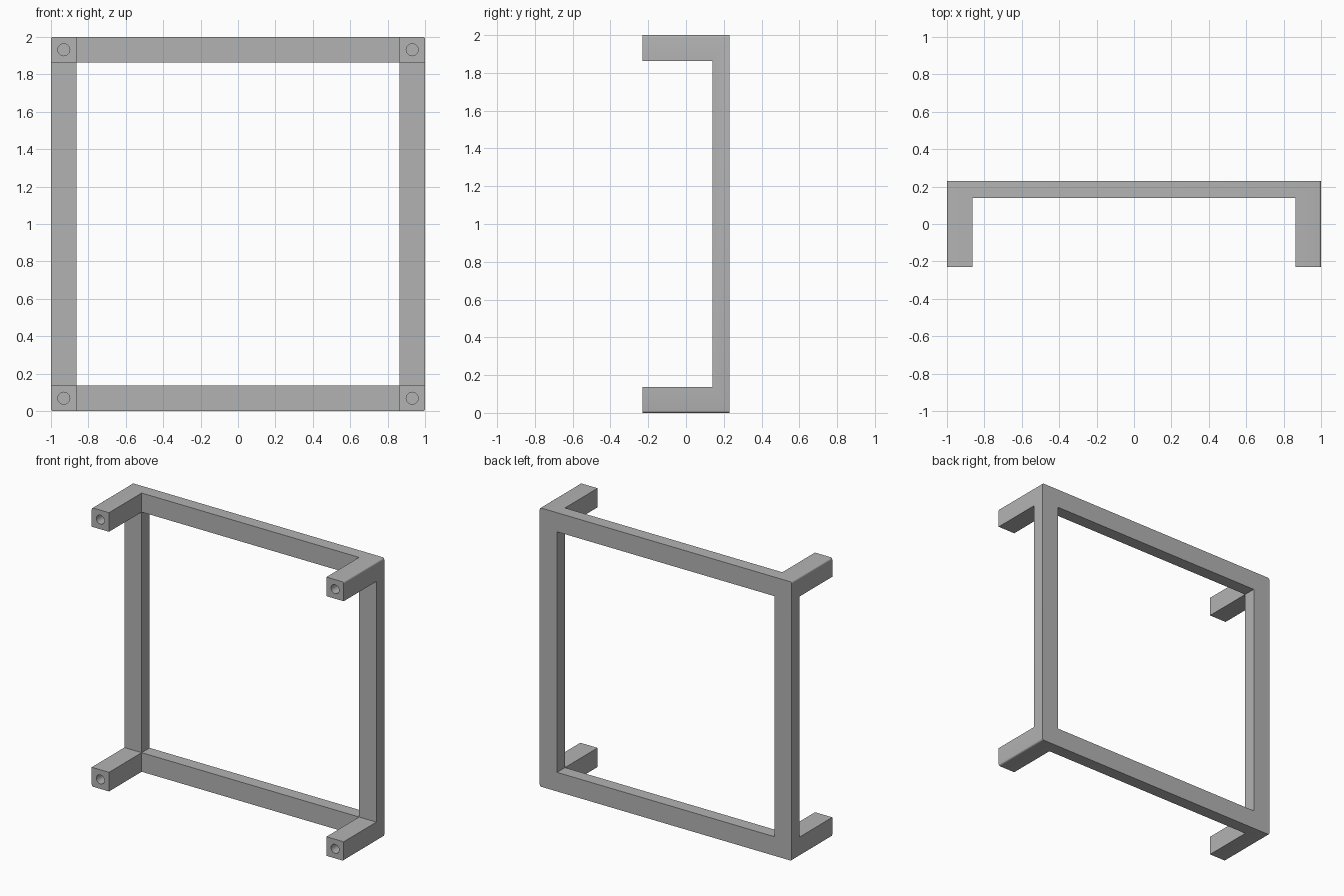
import bpy
import bmesh
from mathutils import Matrix, Vector

cube = bpy.data.objects.get("Cube")
if cube:
    bpy.data.objects.remove(cube, do_unlink=True)

HALF, BAR = 1.0, 0.137        # half of the outer size, bar width
FRONT, BACK = -0.23, 0.23     # leg tips, rear face
PLATE = 0.14                  # front face of the frame bars
HOLE_R, HOLE_DEPTH = 0.032, 0.2
INNER = HALF - BAR

grey = bpy.data.materials.new("plain grey")
grey.use_nodes = True
colour = (0.45, 0.45, 0.45, 1)
grey.diffuse_color = colour
grey.node_tree.nodes["Principled BSDF"].inputs["Base Color"].default_value = colour


def make_object(name, bm):
    mesh = bpy.data.meshes.new(name)
    bm.to_mesh(mesh)
    bm.free()
    mesh.materials.append(grey)
    obj = bpy.data.objects.new(name, mesh)
    bpy.context.collection.objects.link(obj)
    return obj


def box(name, half_x, y0, y1, half_z, round_edges=0):
    bm = bmesh.new()
    bmesh.ops.create_cube(bm, size=1)
    for v in bm.verts:
        v.co = Vector((v.co.x * 2 * half_x,
                       y0 + (v.co.y + 0.5) * (y1 - y0),
                       HALF + v.co.z * 2 * half_z))
    if round_edges:
        edges = [e for e in bm.edges
                 if abs(e.verts[0].co.y - e.verts[1].co.y) > 0.1]
        bmesh.ops.bevel(bm, geom=edges, offset=round_edges, segments=4,
                        profile=0.5, affect='EDGES')
    return make_object(name, bm)


def hole(x, z):
    bm = bmesh.new()
    turn = Matrix.Rotation(1.5707963, 4, 'X')
    place = Matrix.Translation((x, FRONT, z))
    bmesh.ops.create_cone(bm, cap_ends=True, segments=32, radius1=HOLE_R,
                          radius2=HOLE_R, depth=2 * HOLE_DEPTH,
                          matrix=place @ turn)
    return make_object("hole_cutter", bm)


# Square frame and legs, carved from one block with softened outer corners
frame = box("frame_with_legs", HALF, FRONT, BACK, HALF, 0.012)

cutters = [
    box("window_cutter", INNER, -1, 1, INNER),
    box("side_gap_cutter", 2, -1, PLATE, INNER),
    box("top_gap_cutter", INNER, -1, PLATE, 2),
]
# Screw hole in the tip of each leg
mid = HALF - BAR / 2
for sx in (-1, 1):
    for sz in (-1, 1):
        cutters.append(hole(sx * mid, HALF + sz * mid))

bpy.ops.object.select_all(action='DESELECT')
frame.select_set(True)
bpy.context.view_layer.objects.active = frame
for cutter in cutters:
    cutter.hide_render = True
    mod = frame.modifiers.new("cut", 'BOOLEAN')
    mod.operation = 'DIFFERENCE'
    mod.solver = 'EXACT'
    mod.object = cutter
    bpy.ops.object.modifier_apply(modifier=mod.name)
    bpy.data.objects.remove(cutter, do_unlink=True)

bpy.ops.object.shade_smooth_by_angle()
